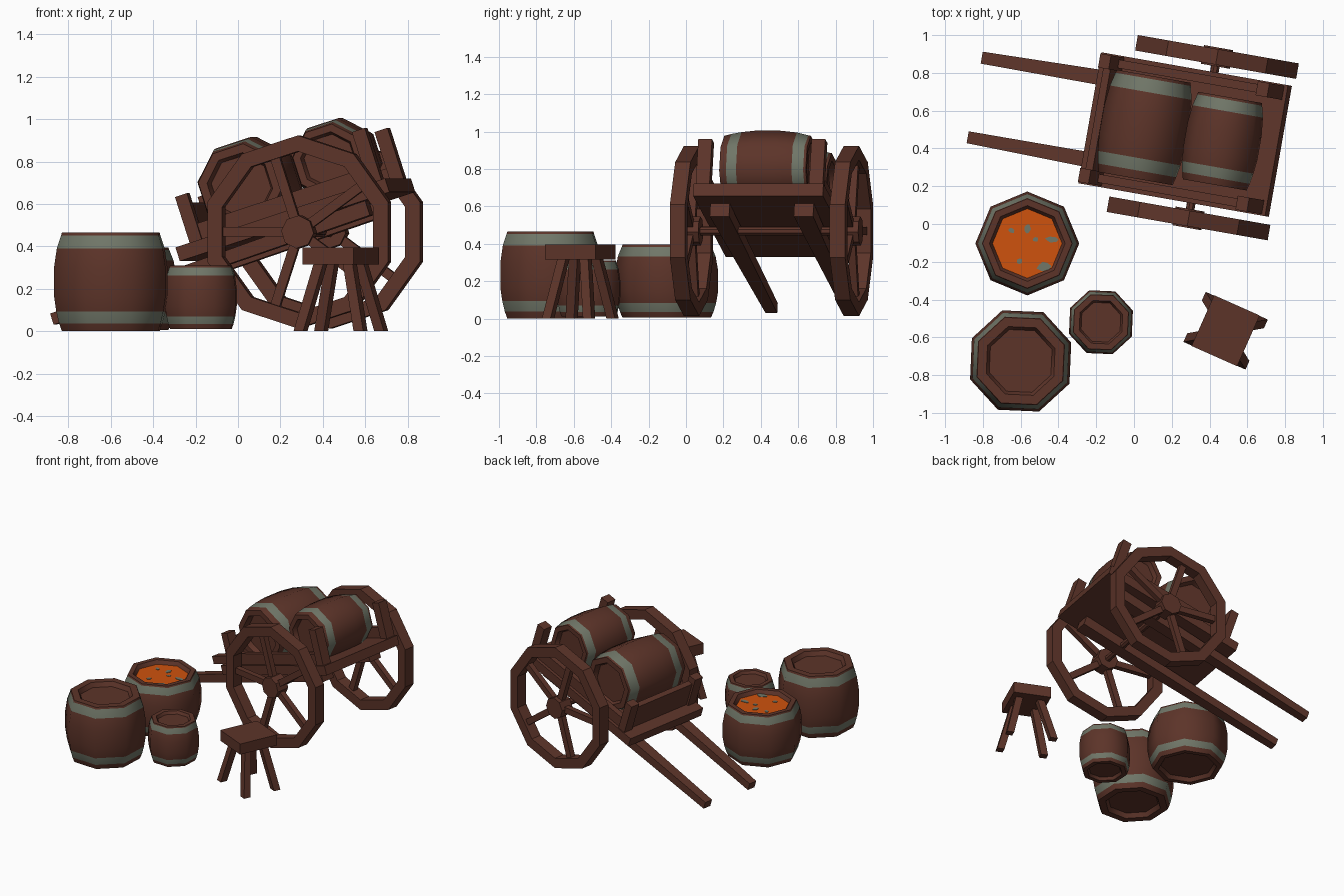
import bpy, bmesh, math, random
from mathutils import Matrix, Vector

if "Cube" in bpy.data.objects:
    bpy.data.objects.remove(bpy.data.objects["Cube"])

random.seed(4)
RAD = math.radians
T = Matrix.Translation


def R(deg, axis):
    return Matrix.Rotation(RAD(deg), 4, axis)


def material(name, rgb):
    m = bpy.data.materials.new(name)
    m.diffuse_color = (*rgb, 1)
    m.use_nodes = True
    m.node_tree.nodes["Principled BSDF"].inputs["Base Color"].default_value = m.diffuse_color
    return m


WOOD = material("dark wood", (0.108, 0.034, 0.022))
IRON = material("grey green iron", (0.165, 0.185, 0.14))
ORANGE = material("orange liquid", (0.62, 0.085, 0.004))


def finish(name, bm, mats=(WOOD,), matrix=None, smooth=None):
    bmesh.ops.recalc_face_normals(bm, faces=bm.faces)
    me = bpy.data.meshes.new(name)
    bm.to_mesh(me)
    bm.free()
    for m in mats:
        me.materials.append(m)
    ob = bpy.data.objects.new(name, me)
    bpy.context.collection.objects.link(ob)
    if matrix is not None:
        ob.matrix_world = matrix
    if smooth:
        bpy.ops.object.select_all(action='DESELECT')
        ob.select_set(True)
        bpy.context.view_layer.objects.active = ob
        bpy.ops.object.shade_smooth_by_angle(angle=RAD(smooth))
    return ob


def bar(bm, a, b, size_a, size_b):
    """Six-sided bar between two rectangles; sizes run along the two axes across it."""
    a, b = Vector(a), Vector(b)
    d = b - a
    k = max(range(3), key=lambda i: abs(d[i]))
    p, q = [i for i in range(3) if i != k]
    rings = []
    for c, s in ((a, size_a), (b, size_b)):
        ring = []
        for i, j in ((-1, -1), (1, -1), (1, 1), (-1, 1)):
            v = c.copy()
            v[p] += i * s[0] / 2
            v[q] += j * s[1] / 2
            ring.append(bm.verts.new(v))
        rings.append(ring)
    bm.faces.new(rings[0])
    bm.faces.new(rings[1])
    for i in range(4):
        j = (i + 1) % 4
        bm.faces.new((rings[0][i], rings[0][j], rings[1][j], rings[1][i]))


def block(name, lo, hi, matrix):
    bm = bmesh.new()
    c = [(l + h) / 2 for l, h in zip(lo, hi)]
    s = (hi[0] - lo[0], hi[1] - lo[1])
    bar(bm, (c[0], c[1], lo[2]), (c[0], c[1], hi[2]), s, s)
    return finish(name, bm, matrix=matrix)


def lathe(bm, profile, n, closed=False):
    """Turn (radius, height, material) points round z."""
    rings = [[bm.verts.new((r * math.cos(math.tau * i / n), r * math.sin(math.tau * i / n), z))
              for i in range(n)] for r, z, _ in profile]
    pairs = list(zip(rings, rings[1:], profile))
    if closed:
        pairs.append((rings[-1], rings[0], profile[-1]))
    for r0, r1, p in pairs:
        for i in range(n):
            j = (i + 1) % n
            bm.faces.new((r0[i], r0[j], r1[j], r1[i])).material_index = p[2]
    return rings


def barrel(name, rad, h, matrix, lid=0, hole=0.62):
    # radius factor, height factor, material of the strip above
    prof = [(hole, 0.07, 0), (hole + 0.06, 0, 0), (0.86, 0, 0), (0.91, 0.08, 1), (0.96, 0.20, 0),
            (1, 0.36, 0), (1, 0.64, 0), (0.95, 0.84, 1), (0.875, 0.97, 0),
            (0.86, 1, 0), (hole + 0.06, 1, 0), (hole, 0.93, 0)]
    bm = bmesh.new()
    rings = lathe(bm, [(r * rad, z * h, m) for r, z, m in prof], 8)
    bm.faces.new(rings[0])
    bm.faces.new(rings[-1]).material_index = lid
    return finish(name, bm, (WOOD, IRON, ORANGE), matrix, smooth=50)


# Standing barrels
barrel("large_barrel", 0.285, 0.465, T((-0.60, -0.725, 0)) @ R(20, 'Z'))
barrel("small_barrel", 0.18, 0.30, T((-0.175, -0.52, 0.01)) @ R(20, 'Z'))
barrel("open_barrel", 0.275, 0.39, T((-0.565, -0.103, 0.005)), lid=2, hole=0.67)

# Flecks floating on the liquid
bm = bmesh.new()
for fx, fy, fw, fh in ((-0.085, 0.07, .04, .03), (0, 0.075, .035, .06), (0.045, 0.02, .03, .025),
                       (0.13, 0.02, .07, .03), (0.09, -0.12, .08, .05), (-0.04, -0.095, .03, .03)):
    vs = []
    for i in range(7):
        k = random.uniform(0.35, 0.6)
        a = math.tau * i / 7
        vs.append(bm.verts.new((-0.565 + fx + fw * k * math.cos(a),
                                -0.103 + fy + fh * k * math.sin(a), 0.371)))
    f = bm.faces.new(vs)
    ext = bmesh.ops.extrude_face_region(bm, geom=[f])
    bmesh.ops.translate(bm, vec=(0, 0, -0.004),
                        verts=[g for g in ext["geom"] if isinstance(g, bmesh.types.BMVert)])
finish("liquid_flecks", bm, (IRON,))

# Cart frame: x along the bed, tipped forward on its shafts
CART = T((0.364, 0.457, 0.468)) @ R(-10, 'Z') @ R(-18, 'Y')
block("cart_floor", (-0.60, -0.352, 0.05), (0.455, 0.352, 0.118), CART)
block("cart_front_board", (-0.515, -0.28, 0.11), (-0.475, 0.28, 0.30), CART)

for side, s in (("right", -1), ("left", 1)):
    def sided(name, x0, x1, y0, y1, z0, z1):
        ys = sorted((s * y0, s * y1))
        block(side + name, (x0, ys[0], z0), (x1, ys[1], z1), CART)
    sided("_front_post", -0.53, -0.47, 0.27, 0.345, 0.10, 0.345)
    sided("_back_post", 0.37, 0.435, 0.27, 0.345, 0.10, 0.375)
    sided("_side_rail", -0.50, 0.40, 0.285, 0.33, 0.11, 0.195)

    # Tapered shaft running under the floor
    bm = bmesh.new()
    bar(bm, (-1.285, s * 0.214, -0.015), (0.32, s * 0.228, 0.015), (0.064, 0.055), (0.105, 0.072))
    finish(side + "_shaft", bm, matrix=CART)

    # Ten-sided wheel with five spokes
    W = CART @ T((0, s * 0.434, 0)) @ R(90, 'X')
    t = 0.0415
    bm = bmesh.new()
    lathe(bm, [(0.455, -t, 0), (0.455, t, 0), (0.38, t, 0), (0.38, -t, 0)], 10, closed=True)
    bmesh.ops.rotate(bm, verts=bm.verts, cent=(0, 0, 0), matrix=Matrix.Rotation(RAD(0), 3, 'Z'))
    finish(side + "_wheel_rim", bm, matrix=W)
    bm = bmesh.new()
    hub = lathe(bm, [(0.078, -0.05, 0), (0.078, 0.05, 0)], 8)
    bm.faces.new(hub[0])
    bm.faces.new(hub[1])
    finish(side + "_wheel_hub", bm, matrix=W @ R(22.5, 'Z'))
    for i in range(5):
        bm = bmesh.new()
        bar(bm, (0.05, 0, 0), (0.38, 0, 0), (0.045, 0.04), (0.045, 0.04))
        finish(f"{side}_wheel_spoke_{i + 1}", bm, matrix=W @ R(90 + 72 * i, 'Z'))

# Axle
bm = bmesh.new()
axle = lathe(bm, [(0.024, -0.43, 0), (0.024, 0.43, 0)], 8)
bm.faces.new(axle[0])
bm.faces.new(axle[1])
finish("axle", bm, matrix=CART @ R(90, 'X'))

# Barrels lying across the cart
for name, x, z, rad, h in (("front_cart_barrel", -0.23, 0.303, 0.232, 0.55),
                           ("back_cart_barrel", 0.205, 0.288, 0.20, 0.47)):
    barrel(name, rad, h, CART @ T((x, 0, z)) @ R(-90, 'X') @ R(22.5, 'Z') @ T((0, 0, -h / 2)))

# Stool
STOOL = T((0.485, -0.565, 0)) @ R(-24, 'Z')
block("stool_seat", (-0.132, -0.147, 0.315), (0.132, 0.147, 0.395), STOOL)
for i, (sx, sy) in enumerate(((-1, -1), (1, -1), (1, 1), (-1, 1))):
    bm = bmesh.new()
    bar(bm, (sx * 0.155, sy * 0.12, 0), (sx * 0.075, sy * 0.065, 0.32), (0.05, 0.05), (0.05, 0.05))
    finish(f"stool_leg_{i + 1}", bm, matrix=STOOL)
